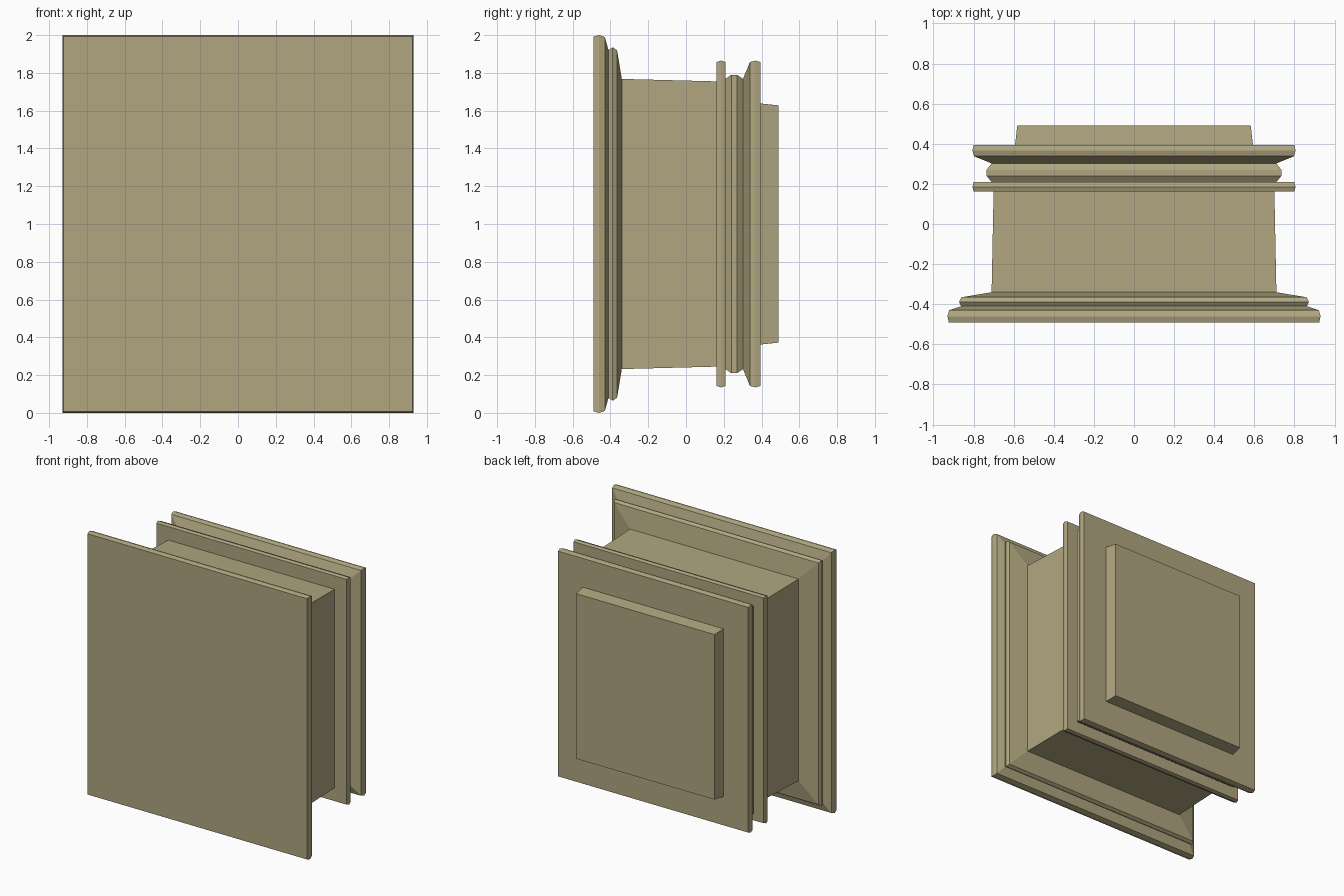
import bpy, bmesh

if "Cube" in bpy.data.objects:
    bpy.data.objects.remove(bpy.data.objects["Cube"])

# One stone colour for the whole plinth
stone = bpy.data.materials.new("khaki_stone")
stone.diffuse_color = (0.434, 0.381, 0.216, 1)
stone.use_nodes = True
stone.node_tree.nodes["Principled BSDF"].inputs["Base Color"].default_value = stone.diffuse_color


def rect_loft(name, profile):
    """Loft rectangles along y; profile rows are (y, half width x, half height z)."""
    bm = bmesh.new()
    rings = [[bm.verts.new((sx * hx, y, 1 + sz * hz))
              for sx, sz in ((-1, -1), (1, -1), (1, 1), (-1, 1))]
             for y, hx, hz in profile]
    for a, b in zip(rings, rings[1:]):
        for i in range(4):
            j = (i + 1) % 4
            bm.faces.new((a[i], a[j], b[j], b[i]))
    bm.faces.new(rings[0])
    bm.faces.new(rings[-1])
    bmesh.ops.recalc_face_normals(bm, faces=bm.faces)
    mesh = bpy.data.meshes.new(name)
    bm.to_mesh(mesh)
    bm.free()
    mesh.materials.append(stone)
    ob = bpy.data.objects.new(name, mesh)
    bpy.context.collection.objects.link(ob)


# Stepped moulding, body, grooved capital and raised panel in one section
rect_loft("moulded_pedestal", [
    # front plate
    (-0.49, 0.924, 0.992), (-0.46, 0.93, 1.0), (-0.43, 0.922, 0.99),
    # inner bead and flare
    (-0.41, 0.862, 0.92), (-0.388, 0.872, 0.935), (-0.365, 0.86, 0.92),
    # tapered body
    (-0.34, 0.71, 0.768), (0.162, 0.70, 0.755),
    # thin flange
    (0.162, 0.80, 0.857), (0.185, 0.805, 0.865), (0.209, 0.80, 0.857),
    # recessed bead
    (0.209, 0.71, 0.768), (0.24, 0.735, 0.79), (0.27, 0.735, 0.79),
    (0.302, 0.71, 0.768),
    # back flange
    (0.338, 0.798, 0.857), (0.367, 0.805, 0.865), (0.395, 0.80, 0.857),
    # raised back panel
    (0.395, 0.593, 0.638), (0.49, 0.582, 0.628),
])
